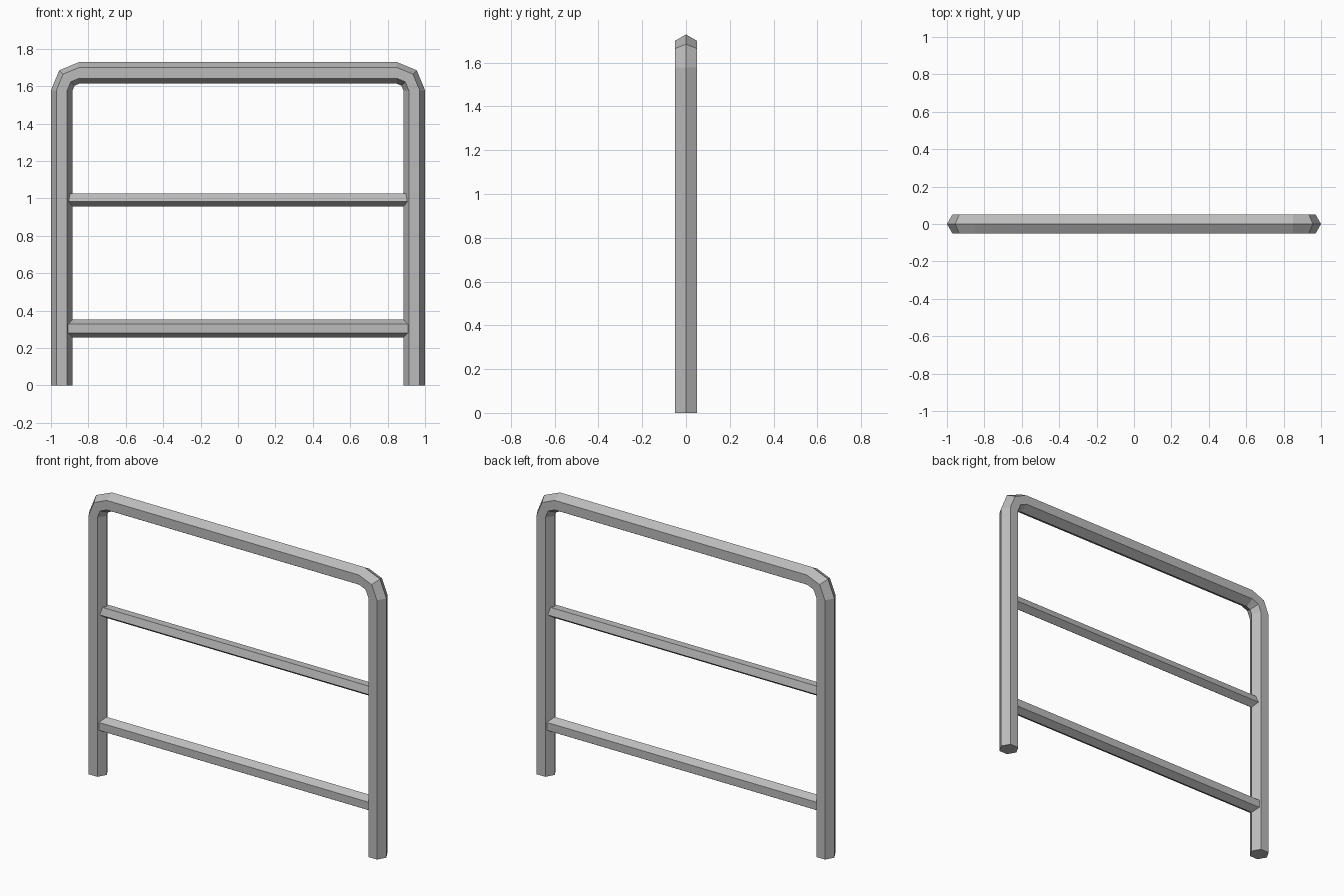
import bpy, bmesh
from math import sin, cos, pi
from mathutils import Vector

cube = bpy.data.objects.get("Cube")
if cube:
    bpy.data.objects.remove(cube, do_unlink=True)

metal = bpy.data.materials.new("grey_metal")
metal.use_nodes = True
GREY = (0.5, 0.5, 0.5, 1)
metal.diffuse_color = GREY
metal.node_tree.nodes["Principled BSDF"].inputs["Base Color"].default_value = GREY


def sweep(name, stations, sides, radius):
    """Loft a regular polygon along (x, z, heading) stations in the XZ plane.
    The polygon's first corner points to the left of the heading."""
    bm = bmesh.new()
    rings = []
    for x, z, heading in stations:
        left = Vector((-sin(heading), 0, cos(heading)))
        ring = []
        for i in range(sides):
            a = 2 * pi * i / sides
            offset = left * cos(a) + Vector((0, sin(a), 0))
            ring.append(bm.verts.new(Vector((x, 0, z)) + radius * offset))
        rings.append(ring)
    for r0, r1 in zip(rings, rings[1:]):
        for i in range(sides):
            j = (i + 1) % sides
            bm.faces.new((r0[i], r0[j], r1[j], r1[i]))
    bm.faces.new(rings[0])
    bm.faces.new(rings[-1])
    bmesh.ops.recalc_face_normals(bm, faces=bm.faces)
    mesh = bpy.data.meshes.new(name)
    bm.to_mesh(mesh)
    bm.free()
    mesh.materials.append(metal)
    obj = bpy.data.objects.new(name, mesh)
    bpy.context.collection.objects.link(obj)
    return obj


# Bent hexagonal outer frame: left half mirrored to the right half
LEG_X, TOP_Z, BEND, TUBE = 0.942, 1.671, 0.093, 0.058
half = [(-LEG_X, 0, pi / 2)]
for k in range(3):
    t = k * pi / 4
    half.append((-LEG_X + BEND * (1 - cos(t)),
                 TOP_Z - BEND * (1 - sin(t)), pi / 2 - t))
other = [(-x, z, -h) for x, z, h in reversed(half)]
sweep("outer_frame", half + other, 6, TUBE)

# Cross rails, ends buried in the legs
END = 0.925
sweep("lower_rail", [(-END, 0.305, 0), (END, 0.305, 0)], 6, 0.048)
# Five-sided rail with its flat side on top
sweep("middle_rail", [(END, 0.994, pi), (-END, 0.994, pi)], 5, 0.0387)
